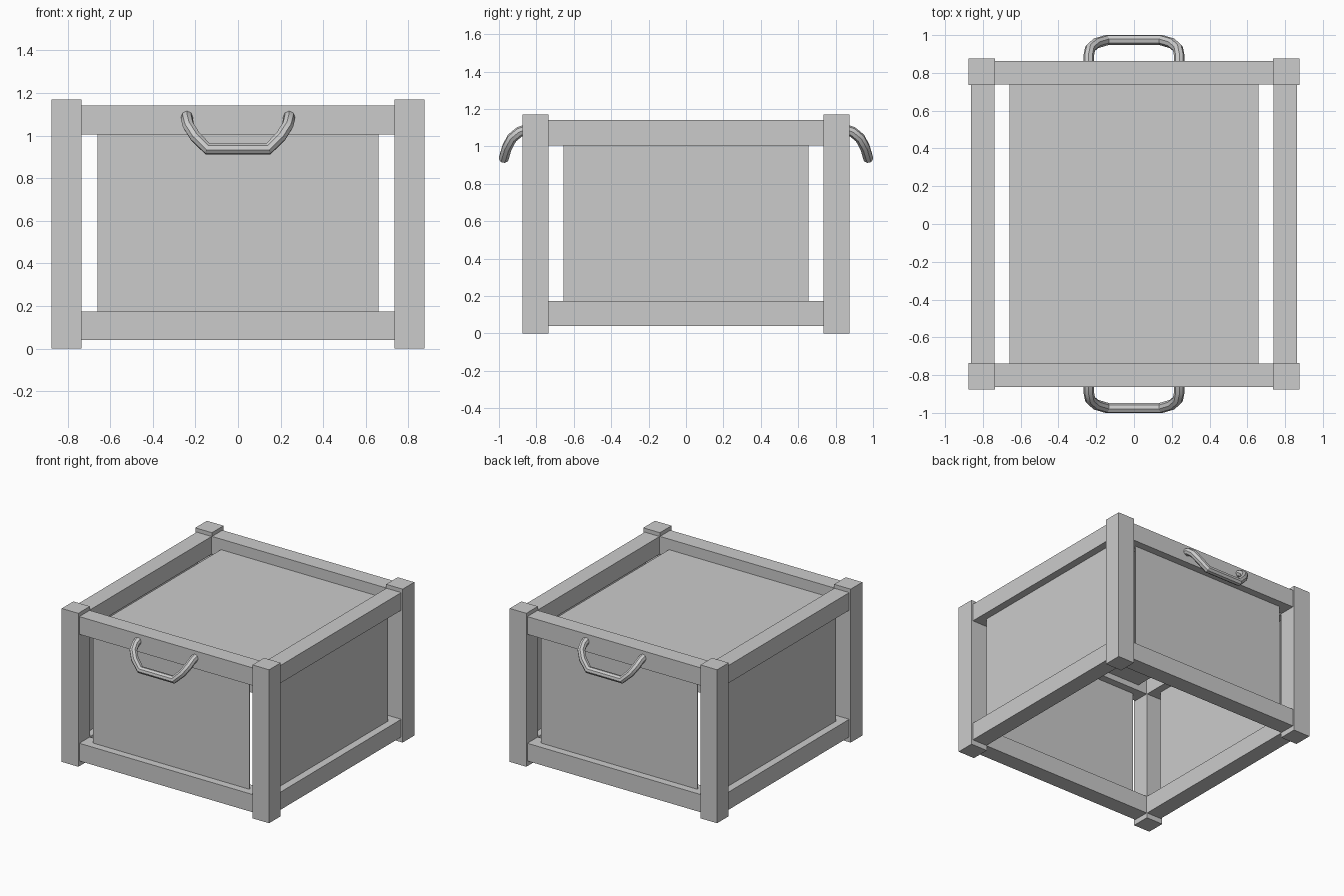
import bpy
import bmesh
from mathutils import Vector

old = bpy.data.objects.get("Cube")
if old:
    bpy.data.objects.remove(old, do_unlink=True)

grey = bpy.data.materials.new("plain_grey")
grey.use_nodes = True
GREY = (0.6, 0.6, 0.6, 1)
grey.diffuse_color = GREY
grey.node_tree.nodes["Principled BSDF"].inputs["Base Color"].default_value = GREY


def box(name, centre, size):
    """Box from its centre and full size."""
    bm = bmesh.new()
    bmesh.ops.create_cube(bm, size=1)
    bmesh.ops.scale(bm, vec=Vector(size), verts=bm.verts)
    mesh = bpy.data.meshes.new(name)
    bm.to_mesh(mesh)
    bm.free()
    mesh.materials.append(grey)
    obj = bpy.data.objects.new(name, mesh)
    obj.location = centre
    bpy.context.collection.objects.link(obj)
    return obj


POST, HEIGHT = 0.14, 1.17      # corner post width and height
MID = 0.805                    # centre line of posts
RAIL = 0.80                    # centre line of rails and panels
SPAN = 2 * MID - POST          # clear distance between posts
THIN = 0.01

# Corner posts
for sx, side in ((-1, "right"), (1, "left")):
    for sy, end in ((-1, "front"), (1, "back")):
        box(f"{end}_{side}_post", (sx * MID, sy * MID, HEIGHT / 2), (POST, POST, HEIGHT))

# Rails between the posts, top and bottom
for level, z in (("lower", 0.107), ("upper", 1.073)):
    for s, end, side in ((-1, "front", "right"), (1, "back", "left")):
        box(f"{level}_{end}_rail", (0, s * RAIL, z), (SPAN, 0.125, 0.135))
        box(f"{level}_{side}_rail", (s * RAIL, 0, z), (0.125, SPAN, 0.135))

# Thin panels set into the rails; the underside stays open
for s, end, side in ((-1, "front", "right"), (1, "back", "left")):
    box(f"{end}_panel", (0, s * RAIL, 0.59), (1.32, THIN, 0.92))
    box(f"{side}_panel", (s * RAIL, 0, 0.59), (THIN, 1.31, 0.92))
box("top_panel", (0, 0, 1.055), (1.32, 1.56, THIN))

# Drooping tube handles, front and back
HALF = [(0.24, 0.85, 1.09), (0.24, 0.89, 1.078), (0.232, 0.93, 1.045),
        (0.2, 0.957, 0.995), (0.142, 0.974, 0.937)]
for s, end in ((-1, "front"), (1, "back")):
    path = [(x, s * y, z) for x, y, z in HALF]
    path += [(-x, y, z) for x, y, z in reversed(path)]
    curve = bpy.data.curves.new(f"{end}_handle", "CURVE")
    curve.dimensions = "3D"
    curve.bevel_depth = 0.028
    curve.bevel_resolution = 2
    curve.use_fill_caps = True
    spline = curve.splines.new("POLY")
    spline.points.add(len(path) - 1)
    for point, co in zip(spline.points, path):
        point.co = (*co, 1)
    curve.materials.append(grey)
    handle = bpy.data.objects.new(f"{end}_handle", curve)
    bpy.context.collection.objects.link(handle)
    bpy.ops.object.select_all(action="DESELECT")
    handle.select_set(True)
    bpy.context.view_layer.objects.active = handle
    bpy.ops.object.convert(target="MESH")
    bpy.ops.object.shade_smooth_by_angle()
